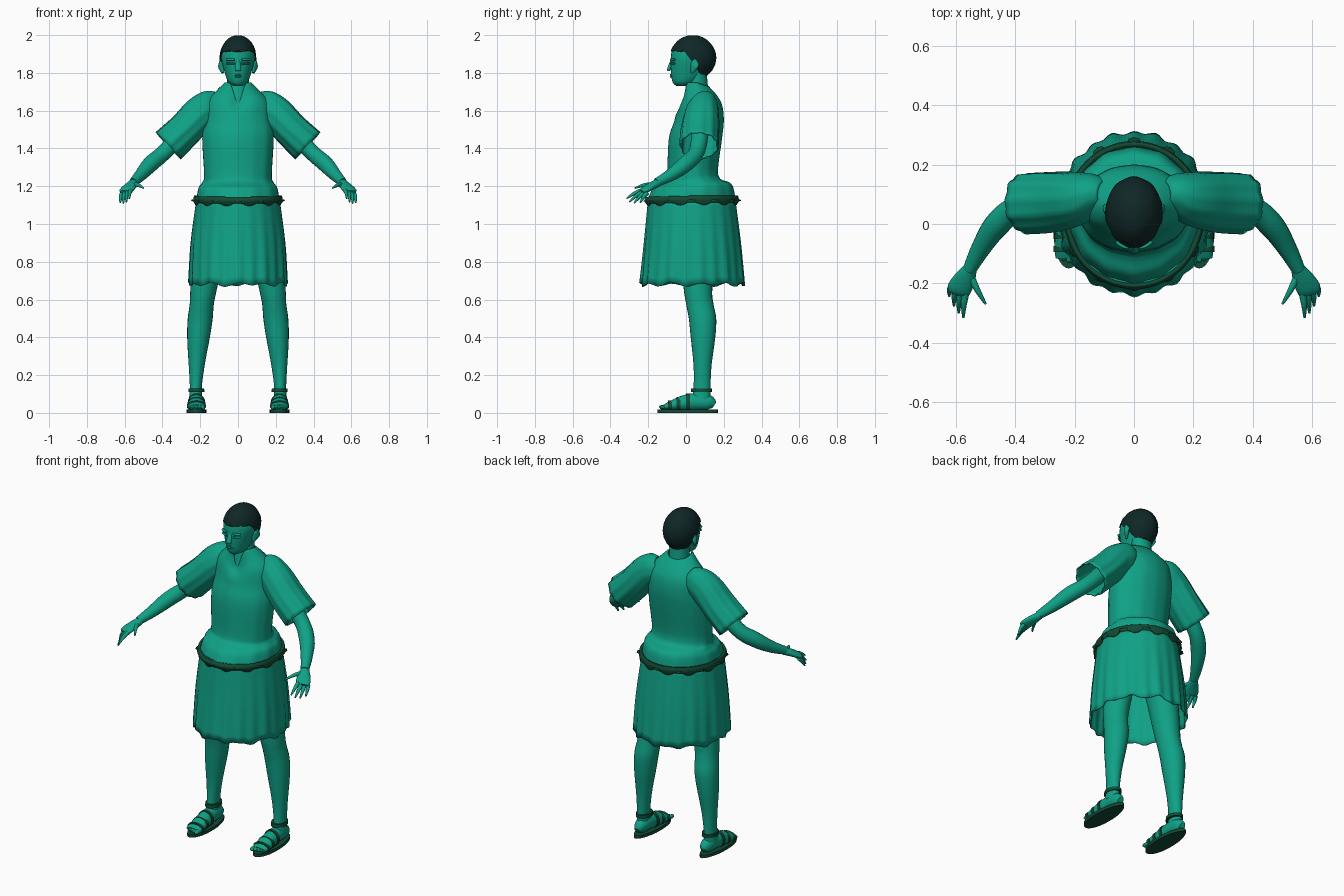
import bpy, bmesh
from math import sin, cos, pi, sqrt, radians, exp
from mathutils import Vector

cube = bpy.data.objects.get("Cube")
if cube:
    bpy.data.objects.remove(cube, do_unlink=True)


def material(name, *rgb):
    mat = bpy.data.materials.new(name)
    mat.use_nodes = True
    mat.diffuse_color = (*rgb, 1)
    shader = mat.node_tree.nodes["Principled BSDF"]
    shader.inputs["Base Color"].default_value = mat.diffuse_color
    return mat


TEAL = material("teal green", .005, .36, .24)
BLACK = material("dark hair", .005, .02, .02)
LEATHER = material("dark green leather", .006, .07, .036)
FOOT_X = .22


def smooth_rows(rows, steps=4):
    """Resample a short list of rows along a smooth curve."""
    rows = [Vector(row) for row in rows]
    last = len(rows) - 1
    result = []
    for i in range(last):
        start, end = rows[i], rows[i + 1]
        leave = (end - rows[max(i - 1, 0)]) / 2
        arrive = (rows[min(i + 2, last)] - start) / 2
        for step in range(steps):
            t = step / steps
            blend = t * t * (3 - 2 * t)
            result.append(start * (1 - blend) + end * blend
                          + leave * (t * (1 - t) ** 2) - arrive * (t * t * (1 - t)))
    return result + [rows[last]]


def angles(count):
    return [2 * pi * i / count for i in range(count)]


def stack(rows, count=32):
    """Upright rings, starting at the front, from rows of height, front, back, half width."""
    return [[Vector((half * sin(a), (front + back) / 2 - (back - front) / 2 * cos(a), z))
             for a in angles(count)]
            for z, front, back, half in smooth_rows(rows)]


def limb(rows, count=20):
    """Rings across a path from rows of x, y, z, side radius, upper radius."""
    rows = smooth_rows(rows)
    points = [Vector(row[:3]) for row in rows]
    rings = []
    for i, point in enumerate(points):
        along = points[min(i + 1, len(points) - 1)] - points[max(i - 1, 0)]
        side = along.cross(Vector((0, 0, 1))).normalized()
        up = side.cross(along).normalized()
        width, height = rows[i][3], rows[i][4]
        rings.append([point + side * width * cos(a) + up * height * sin(a)
                      for a in angles(count)])
    return rings


def pleat(rings, folds, depth):
    """Fold the rings in and out, more strongly towards the last one."""
    for i, ring in enumerate(rings):
        centre = sum(ring, Vector((0, 0, 0))) / len(ring)
        strength = depth * i / len(rings)
        for point, a in zip(ring, angles(len(ring))):
            wave = cos(folds * a) + sin(folds * a / 2 + 1) / 2
            point += (point - centre) * strength * wave
    return rings


def build(name, rings, mat, pair=False, cloth=0):
    """Join rings into a closed solid, or into open cloth of a given thickness."""
    bm = bmesh.new()
    loops = [[bm.verts.new(point) for point in ring] for ring in rings]
    for low, high in zip(loops, loops[1:]):
        for i in range(len(low)):
            bm.faces.new((low[i - 1], low[i], high[i], high[i - 1]))
    if not cloth:
        bm.faces.new(loops[0])
        bm.faces.new(loops[-1])
    bmesh.ops.recalc_face_normals(bm, faces=bm.faces)
    mesh = bpy.data.meshes.new(name)
    bm.to_mesh(mesh)
    bm.free()
    mesh.materials.append(mat)
    mesh.shade_smooth()
    mesh.set_sharp_from_angle(angle=radians(50))
    part = bpy.data.objects.new(name, mesh)
    bpy.context.collection.objects.link(part)
    if cloth:
        part.modifiers.new("Thickness", "SOLIDIFY").thickness = cloth
    if pair:
        part.modifiers.new("Mirror", "MIRROR").use_mirror_merge = False


# Head and neck
build("head", stack([(1.73, -.05, .02, .02), (1.75, -.07, .06, .05), (1.8, -.08, .11, .07),
                     (1.88, -.08, .14, .09), (1.93, -.07, .14, .08), (1.97, -.03, .1, .05)]), TEAL)
build("neck", stack([(1.55, -.03, .15, .1), (1.7, 0, .12, .06), (1.8, .02, .11, .06)]), TEAL)

# Facial features
build("nose", limb([(0, -.07, 1.87, .01, .01), (0, -.09, 1.82, .017, .01),
                    (0, -.093, 1.81, .01, .005)]), TEAL)
for lip, z in (("upper_lip", 1.79), ("lower_lip", 1.78)):
    build(lip, limb([(-.02, -.07, z, .004, .002), (0, -.08, z, .006, .005),
                     (.02, -.07, z, .004, .002)]), TEAL)
for feature, z, size in (("brows", 1.87, .006), ("eyes", 1.85, .005)):
    build(feature, limb([(.02, -.08, z, size, size), (.04, -.074, z, size, size),
                         (.06, -.06, z, size, size)]), TEAL, pair=True)
build("ears", limb([(.08, .03, 1.8, .006, .008), (.09, .045, 1.84, .013, .024),
                    (.09, .05, 1.87, .006, .01)]), TEAL, pair=True)

# Hair cap, with a hairline that drops from the temples to the nape
hair = []
for level in range(11):
    ring = []
    for a in angles(48):
        drop = min(max((min(a, 2 * pi - a) - 1) / 1.3, 0), 1)
        hairline = 1.915 - .13 * drop * drop * (3 - 2 * drop) + .005 * cos(11 * a)
        z = hairline + (1.999 - hairline) * sin(level * pi / 20)
        size = sqrt(1 - ((z - 1.88) / .12) ** 2) * (1 + .01 * cos(9 * a + level))
        ring.append(Vector((.097 * size * sin(a), .037 - .123 * size * cos(a), z)))
    hair.append(ring)
build("hair", hair, BLACK)

# Tunic bodice, with the collar cut to a V at the front
bodice = pleat(stack([(1.75, -.01, .12, .07), (1.7, -.02, .16, .12), (1.64, -.04, .19, .17),
                      (1.55, -.06, .2, .18), (1.45, -.09, .19, .19), (1.26, -.1, .17, .18),
                      (1.22, -.12, .23, .19), (1.19, -.17, .25, .21),
                      (1.13, -.2, .26, .22)], count=64), folds=14, depth=.012)
for ring in bodice:
    for point, a in zip(ring, angles(64)):
        rise = max(point.z - 1.58, 0) / .17
        turn = min(a, 2 * pi - a)
        point.z -= rise * (.11 * exp(-(turn / .4) ** 2) + .02 * max(-cos(a), 0))
build("tunic_bodice", bodice, TEAL, cloth=.006)

# Pleated skirt with an uneven hem
skirt = pleat(stack([(1.14, -.2, .26, .22), (.9, -.22, .29, .25), (.68, -.24, .31, .26)],
                    count=132), folds=22, depth=.022)
for i, ring in enumerate(skirt):
    for point, a in zip(ring, angles(132)):
        point.z += .012 * (i / len(skirt)) ** 3 * (cos(11 * a) + sin(7 * a) / 2)
build("skirt", skirt, TEAL, cloth=.006)

# Belt with a scalloped lower edge, hanging lower at the front
belt = stack([(1.11, -.21, .275, .232), (1.13, -.22, .28, .237), (1.15, -.21, .275, .232)],
             count=96)
for i, ring in enumerate(belt):
    for point, a in zip(ring, angles(96)):
        point.z += .01 * cos(12 * a) * (i == 0) - .006 * max(cos(a), 0)
build("belt", belt, LEATHER, cloth=.018)

# Wide sleeves
build("sleeves", pleat(limb([
    (.1, .1, 1.65, .045, .055), (.14, .1, 1.63, .07, .083), (.2, .085, 1.585, .09, .092),
    (.28, .075, 1.5, .1, .092), (.37, .07, 1.415, .1, .096)], count=44),
    folds=11, depth=.04), TEAL, pair=True, cloth=.006)

# Arms and palms
build("arms", limb([
    (.22, .08, 1.56, .05, .05), (.38, .06, 1.39, .042, .042), (.46, 0, 1.32, .043, .043),
    (.515, -.08, 1.26, .033, .033), (.555, -.155, 1.22, .023, .023)]), TEAL, pair=True)
build("palms", limb([
    (.55, -.145, 1.22, .022, .022), (.57, -.185, 1.2, .036, .02),
    (.59, -.22, 1.18, .04, .017), (.596, -.235, 1.17, .03, .01)]), TEAL, pair=True)


def digit(name, base, tip):
    middle = base.lerp(tip, .5) + Vector((.003, 0, .006))
    build(name, limb([(*base, .012, .012), (*middle, .01, .01), (*tip, .004, .004)], count=10),
          TEAL, pair=True)


# Fingers fan out from the knuckles, with the middle ones longest
for i, name in enumerate(("index", "middle", "ring", "little")):
    fan = i / 3
    base = Vector((.566, -.228, 1.18)).lerp(Vector((.613, -.205, 1.165)), fan)
    tip = Vector((.575, -.315, 1.135)).lerp(Vector((.623, -.243, 1.112)), fan)
    digit(name + "_fingers", base, tip - Vector((0, .01, .012)) * sin(pi * fan))
digit("thumbs", Vector((.55, -.175, 1.21)), Vector((.5, -.27, 1.19)))

# Legs, leaning inwards towards the hips
legs = stack([(.07, .03, .13, .035), (.14, .04, .13, .032), (.25, .04, .135, .042),
              (.4, .025, .155, .06), (.5, .015, .16, .066), (.58, 0, .145, .064),
              (.68, -.015, .14, .072), (1.1, -.06, .17, .1)], count=24)
for ring in legs:
    for point in ring:
        point.x += FOOT_X + .005 - point.z ** 2 / 10
build("legs", legs, TEAL, pair=True)

# Feet and toes
build("feet", limb([
    (FOOT_X, .15, .04, .018, .018), (FOOT_X, .12, .055, .035, .04),
    (FOOT_X, .05, .06, .04, .045), (FOOT_X, -.02, .05, .044, .04),
    (FOOT_X, -.08, .038, .048, .025), (FOOT_X, -.115, .03, .044, .014)]), TEAL, pair=True)
for toe in range(5):
    x = FOOT_X + .017 * (toe - 2)
    size = .012 - toe / 1000
    y = -.14 + toe * .006
    build(f"toes_{toe + 1}", limb([(x, -.09, .03, size, size), (x, y + .01, .03, size, size),
                                   (x, y, .026, size / 2, size / 2)], count=10), TEAL, pair=True)

# Sandals: tapered sole, ankle band and straps over the foot
soles = stack([(0, -.15, .17, .052), (.018, -.15, .17, .052)])
bands = stack([(.11, .026, .138, .042), (.13, .028, .137, .041)])
for ring in soles:
    for point in ring:
        point.x *= 1 - max(point.y - .05, 0) - min(point.y, 0)
for point in sum(soles + bands, []):
    point.x += FOOT_X
build("sandal_soles", soles, LEATHER, pair=True)
build("ankle_bands", bands, LEATHER, pair=True)
for name, y in (("toe", -.085), ("middle", -.04), ("instep", .01)):
    build(name + "_straps", limb([
        (FOOT_X, y + shift, .053 + y / 5, .047 - y / 20, .046 + y / 5)
        for shift in (.01, -.01)]), LEATHER, pair=True)
